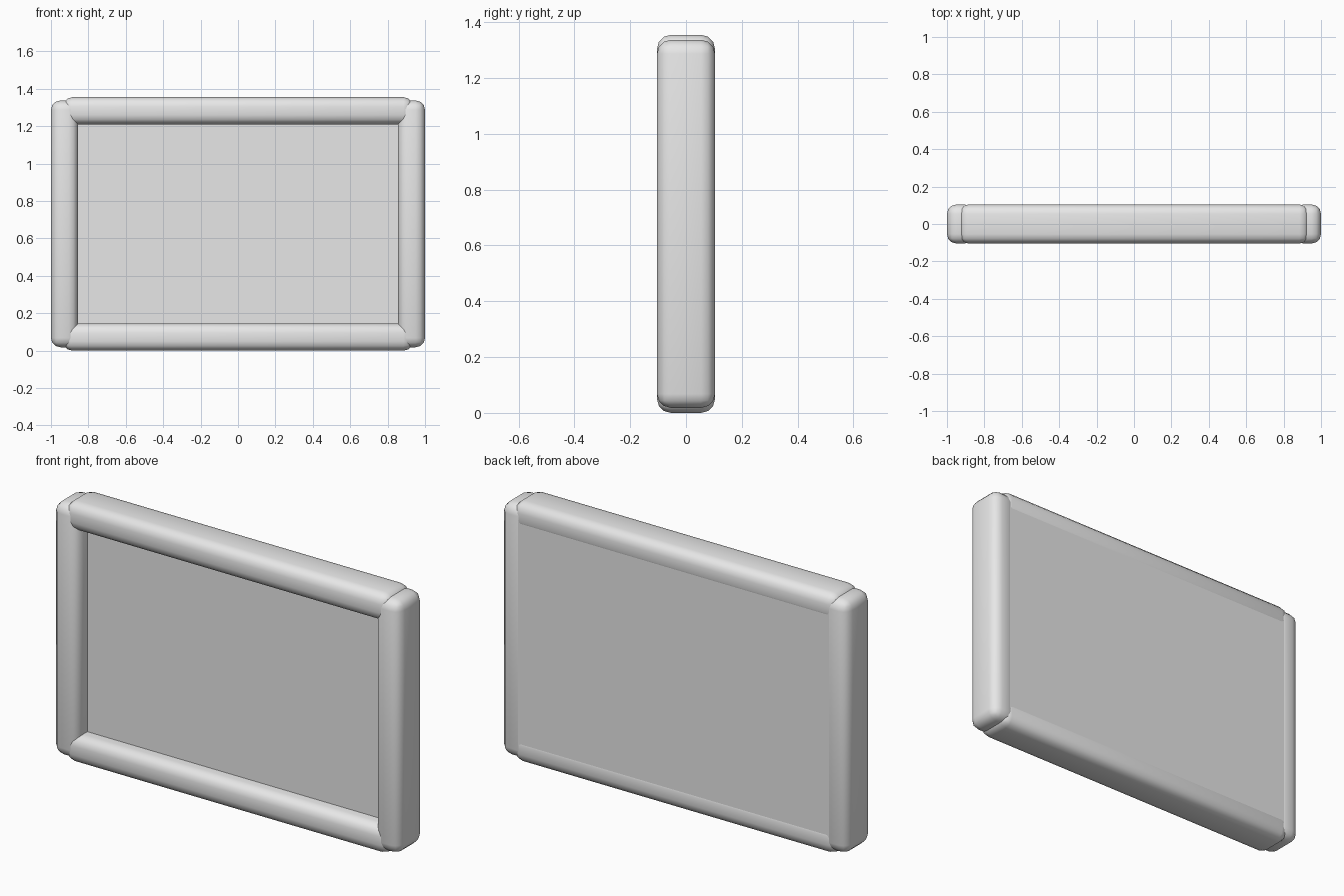
import bpy
import math

cube = bpy.data.objects.get("Cube")
if cube:
    bpy.data.objects.remove(cube, do_unlink=True)

grey = bpy.data.materials.new("light_grey")
grey.use_nodes = True
colour = (0.8, 0.8, 0.8, 1)
grey.diffuse_color = colour
for node in grey.node_tree.nodes:
    if node.type == 'BSDF_PRINCIPLED':
        node.inputs["Base Color"].default_value = colour


def box(name, low, high, bevel=0.0):
    """Box between two corners, optionally with rounded edges."""
    centre = [(a + b) / 2 for a, b in zip(low, high)]
    bpy.ops.mesh.primitive_cube_add(size=1, location=centre)
    obj = bpy.context.object
    obj.name = name
    obj.scale = [b - a for a, b in zip(low, high)]
    bpy.ops.object.transform_apply(location=False, rotation=False, scale=True)
    obj.data.materials.append(grey)
    if bevel:
        mod = obj.modifiers.new("rounded_edges", 'BEVEL')
        mod.width = bevel
        mod.segments = 3
        bpy.ops.object.modifier_apply(modifier=mod.name)
        bpy.ops.object.shade_smooth_by_angle(angle=math.radians(40))
    return obj


DEPTH = 0.104   # half the frame thickness
ROUND = 0.05
HEIGHT = 1.355
RAIL = 0.145    # width of the frame members

# Upright posts, slightly shorter than the frame
for name, side in (("left_post", 1), ("right_post", -1)):
    inner, outer = sorted((side * (1 - RAIL), side))
    box(name, (inner, -DEPTH, 0.018), (outer, DEPTH, HEIGHT - 0.018), ROUND)

# Horizontal rails, their ends set into the posts
for name, base in (("bottom_rail", 0), ("top_rail", HEIGHT - RAIL)):
    box(name, (-0.935, -DEPTH, base), (0.935, DEPTH, base + RAIL), ROUND)

# Panel, recessed at the front and almost flush at the back
box("panel", (-0.91, -0.02, 0.09), (0.91, DEPTH - 0.002, HEIGHT - 0.09))
